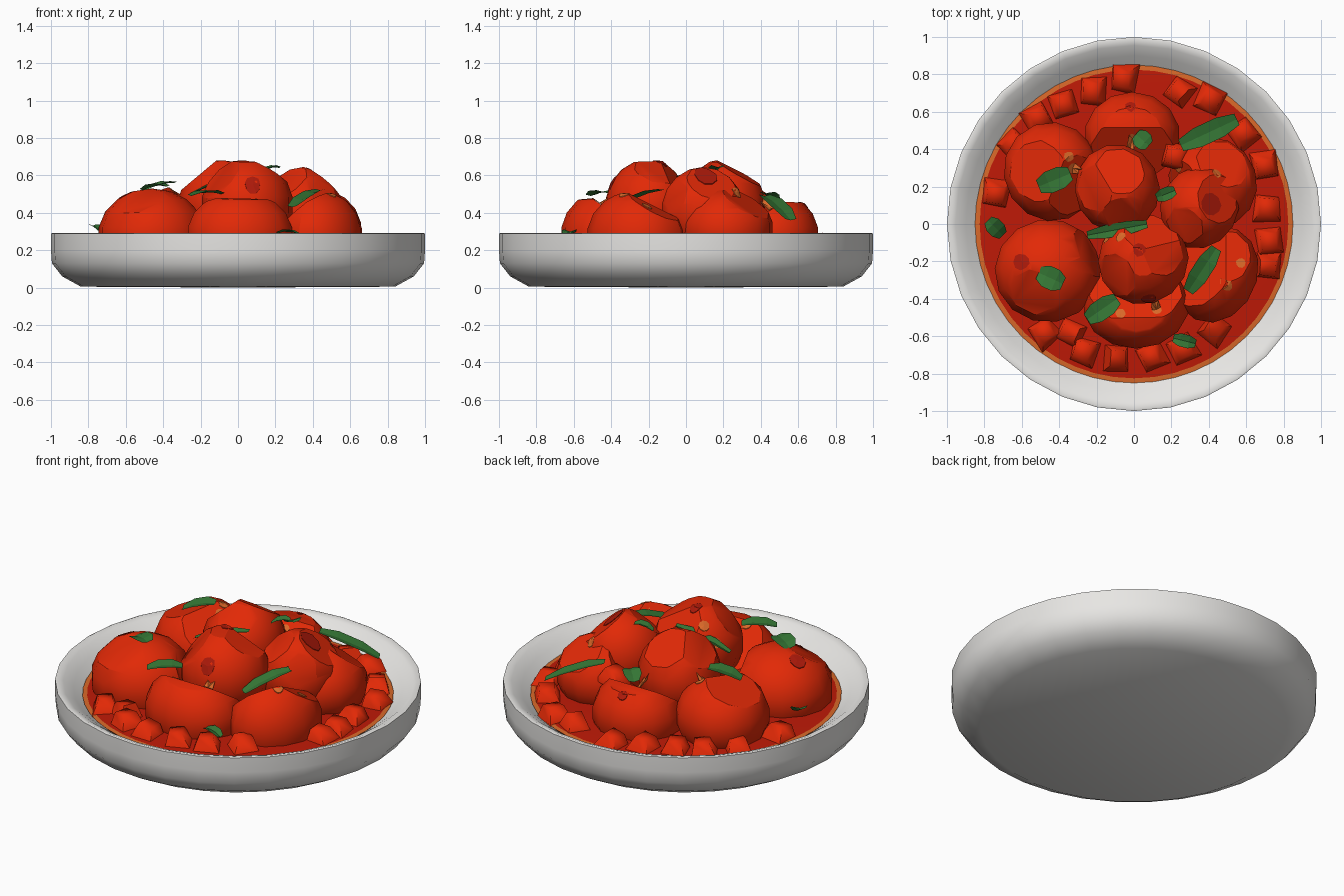
import bpy, bmesh, math, random
from mathutils import Vector, Matrix
from mathutils.bvhtree import BVHTree

if "Cube" in bpy.data.objects:
    bpy.data.objects.remove(bpy.data.objects["Cube"])

random.seed(4)


def material(name, r, g, b):
    m = bpy.data.materials.new(name)
    m.diffuse_color = (r, g, b, 1)
    m.use_nodes = True
    m.node_tree.nodes["Principled BSDF"].inputs["Base Color"].default_value = m.diffuse_color
    return m


WHITE = material("white ceramic", 0.8, 0.79, 0.77)
RED = material("tomato red", 0.76, 0.022, 0.002)
DARK = material("dark red", 0.42, 0.01, 0.003)
SAUCE = material("sauce red", 0.52, 0.01, 0.002)
ORANGE = material("oil orange", 0.7, 0.14, 0.022)
GREEN = material("basil green", 0.035, 0.18, 0.035)


def finish(bm, name, mats, smooth=None):
    bmesh.ops.recalc_face_normals(bm, faces=bm.faces)
    me = bpy.data.meshes.new(name)
    bm.to_mesh(me)
    bm.free()
    ob = bpy.data.objects.new(name, me)
    bpy.context.collection.objects.link(ob)
    for m in mats:
        me.materials.append(m)
    if smooth:
        bpy.ops.object.select_all(action='DESELECT')
        ob.select_set(True)
        bpy.context.view_layer.objects.active = ob
        bpy.ops.object.shade_smooth_by_angle(angle=math.radians(smooth))
    return ob


def lathe(name, profile, mats, steps, smooth, rule=None):
    bm = bmesh.new()
    vs = [bm.verts.new((r, 0, z)) for r, z in profile]
    es = [bm.edges.new(p) for p in zip(vs, vs[1:])]
    bmesh.ops.spin(bm, geom=vs + es, cent=(0, 0, 0), axis=(0, 0, 1),
                   angle=math.tau, steps=steps, use_duplicate=False)
    bmesh.ops.remove_doubles(bm, verts=bm.verts, dist=1e-4)
    if rule:
        for f in bm.faces:
            f.material_index = rule(f.calc_center_median())
    return finish(bm, name, mats, smooth)


# Bowl and the sauce with its oily orange edge
lathe("bowl", [(0, 0), (0.84, 0.005), (0.94, 0.06), (0.995, 0.13), (1, 0.2), (1, 0.288),
               (0.99, 0.292), (0.955, 0.28), (0.9, 0.243), (0.84, 0.195),
               (0.78, 0.15), (0, 0.15)], [WHITE], 32, 50)
lathe("sauce", [(0, 0.218), (0.5, 0.216), (0.825, 0.213), (0.85, 0.21), (0.83, 0.19)],
      [SAUCE, ORANGE], 48, 30, lambda c: int(c.xy.length > 0.8))

# Tomato chunks: centre, radii, turn, then cuts (azimuth, elevation, distance from centre)
CHUNKS = [
    ((-0.01, 0.47, 0.28), (0.26, 0.24, 0.23), 0, [(-90, 55, 0.12), (90, 88, 0.18)]),
    ((-0.44, 0.28, 0.31), (0.26, 0.27, 0.24), 20, [(-30, 50, 0.19), (180, 70, 0.19)]),
    ((-0.46, -0.25, 0.28), (0.29, 0.28, 0.25), 10, [(25, 20, 0.24), (-120, 60, 0.225)]),
    ((0.01, -0.43, 0.28), (0.29, 0.24, 0.24), 0, [(90, 55, 0.12), (-80, 86, 0.2)]),
    ((0.44, -0.27, 0.27), (0.22, 0.27, 0.25), -25, [(150, 45, 0.12), (60, 60, 0.2)]),
    ((0.42, 0.22, 0.31), (0.24, 0.25, 0.22), 30, [(200, 30, 0.16), (60, 55, 0.18)]),
    ((-0.09, 0.19, 0.44), (0.23, 0.24, 0.245), 15,
     [(-80, 50, 0.215), (80, 60, 0.195), (180, 50, 0.2)]),
    ((0.05, -0.19, 0.44), (0.25, 0.24, 0.25), 40,
     [(75, 40, 0.19), (20, 60, 0.21), (-90, 88, 0.235), (-150, 40, 0.21)]),
    ((0.35, 0.09, 0.41), (0.23, 0.21, 0.235), 60,
     [(20, 50, 0.18), (-50, 20, 0.195), (-130, 50, 0.2)]),
]
all_v, all_f = [], []
for i, (c, rad, turn, cuts) in enumerate(CHUNKS):
    bm = bmesh.new()
    bmesh.ops.create_uvsphere(bm, u_segments=14, v_segments=9, radius=1)
    bmesh.ops.transform(bm, verts=bm.verts, matrix=Matrix.Translation(c)
                        @ Matrix.Rotation(math.radians(turn), 4, 'Z')
                        @ Matrix.Diagonal((*rad, 1)))
    for az, el, d in cuts + [(0, -90, c[2] - 0.17)]:
        a, e = math.radians(az), math.radians(el)
        n = Vector((math.cos(a) * math.cos(e), math.sin(a) * math.cos(e), math.sin(e)))
        bmesh.ops.bisect_plane(bm, geom=bm.verts[:] + bm.edges[:] + bm.faces[:],
                               plane_co=Vector(c) + n * d, plane_no=n, clear_outer=True)
        bmesh.ops.holes_fill(bm, edges=[x for x in bm.edges if x.is_boundary])
    ob = finish(bm, f"tomato_chunk_{i + 1}", [RED], 28)
    k = len(all_v)
    all_v += [v.co.copy() for v in ob.data.vertices]
    all_f += [[k + j for j in p.vertices] for p in ob.data.polygons]
tree = BVHTree.FromPolygons(all_v, all_f)


# Flat skin spots and seeds draped on the chunks
def patch(name, x, y, size, mat):
    hit, n, _, _ = tree.ray_cast(Vector((x, y, 2)), Vector((0, 0, -1)))
    if hit is None:
        return
    q = n.to_track_quat('Z', 'Y')
    bm = bmesh.new()
    bmesh.ops.create_circle(bm, cap_ends=True, cap_tris=True, segments=9, radius=size)
    for v in bm.verts:
        v.co.x *= 0.75 + random.random() * 0.3
        p = hit + q @ v.co + n * 0.1
        h = tree.ray_cast(p, -n)[0]
        v.co = (h if h and (h - p).length < 0.16 else p - n * 0.1) + n * 0.005
    bmesh.ops.solidify(bm, geom=bm.faces[:], thickness=0.004)
    finish(bm, name, [mat])


for i, (x, y, s) in enumerate([(0.41, 0.1, 0.07), (-0.6, -0.2, 0.05), (-0.02, 0.63, 0.03),
                               (0.03, -0.13, 0.035), (-0.17, -0.62, 0.05), (0.6, 0.06, 0.04),
                               (0.08, -0.4, 0.05)]):
    patch(f"skin_spot_{i + 1}", x, y, s, DARK)
for i, (x, y) in enumerate([(-0.35, 0.36), (-0.33, 0.3), (-0.07, -0.48), (0.12, -0.46),
                            (0.5, -0.33), (0.57, -0.21), (-0.01, 0.46), (0.24, 0.3),
                            (-0.14, -0.08), (-0.07, -0.07), (0.44, 0.27)]):
    patch(f"seed_{i + 1}", x, y, 0.03, ORANGE)

# Small diced pieces around the edge
DICE = [(-0.06, 0.78), (-0.22, 0.71), (-0.38, 0.64), (-0.51, 0.57), (-0.64, 0.43),
        (-0.74, 0.16), (0.24, 0.71), (0.41, 0.67), (0.58, 0.49), (0.7, 0.31), (0.71, 0.09),
        (0.72, -0.09), (0.72, -0.23), (0.43, -0.56), (0.26, -0.67), (0.09, -0.71),
        (-0.09, -0.72), (-0.27, -0.68), (-0.34, -0.58), (-0.48, -0.58), (0.22, 0.36)]
for i, (x, y) in enumerate(DICE):
    bm = bmesh.new()
    bmesh.ops.create_cube(bm, size=1)
    for v in bm.verts:
        k = 0.085 if v.co.z > 0 else 0.15
        v.co = Vector((v.co.x * k * random.uniform(0.85, 1.1),
                       v.co.y * k * random.uniform(0.85, 1.1), v.co.z * 0.09))
    z = 0.4 if i == 20 else 0.24
    turn = math.atan2(y, x) + random.uniform(-0.35, 0.35)
    bmesh.ops.transform(bm, verts=bm.verts, matrix=Matrix.Translation((x, y, z))
                        @ Matrix.Rotation(turn, 4, 'Z')
                        @ Matrix.Rotation(random.uniform(-0.2, 0.2), 4, 'X'))
    finish(bm, f"diced_piece_{i + 1}", [RED], 75)


# Basil leaves: broad strips from a start point to an end point, with a half width
def leaf(name, a, b, w):
    a, b = Vector(a), Vector(b)
    side = (b - a).cross(Vector((0, 0, 1))).normalized() * w
    bm = bmesh.new()
    rows = []
    for t, k in [(0, 0.6), (0.3, 1), (0.7, 1), (1, 0.6)]:
        p = a.lerp(b, t) + Vector((0, 0, 0.015 * math.sin(math.pi * t)))
        rows.append([bm.verts.new(p + side * s * k + Vector((0, 0, 0.012 * abs(s) * k)))
                     for s in (-1, 0, 1)])
    for r, s in zip(rows, rows[1:]):
        for j in (0, 1):
            bm.faces.new((r[j], r[j + 1], s[j + 1], s[j]))
    bmesh.ops.solidify(bm, geom=bm.faces[:], thickness=0.008)
    finish(bm, name, [GREEN])


LEAVES = [((0.25, 0.42, 0.49), (0.55, 0.56, 0.36), 0.055),
          ((0.29, -0.36, 0.43), (0.44, -0.13, 0.52), 0.05),
          ((-0.51, 0.2, 0.51), (-0.34, 0.27, 0.56), 0.06),
          ((-0.51, -0.26, 0.52), (-0.38, -0.32, 0.54), 0.06),
          ((-0.25, -0.51, 0.49), (-0.09, -0.4, 0.5), 0.055),
          ((-0.25, -0.06, 0.5), (0.07, 0.0, 0.6), 0.035),
          ((-0.78, 0.02, 0.33), (-0.7, -0.06, 0.27), 0.045),
          ((0.21, -0.61, 0.29), (0.33, -0.64, 0.28), 0.035),
          ((0.01, 0.48, 0.46), (0.08, 0.42, 0.5), 0.05),
          ((0.12, 0.14, 0.61), (0.22, 0.18, 0.64), 0.035)]
for i, (a, b, w) in enumerate(LEAVES):
    leaf(f"basil_leaf_{i + 1}", a, b, w)
